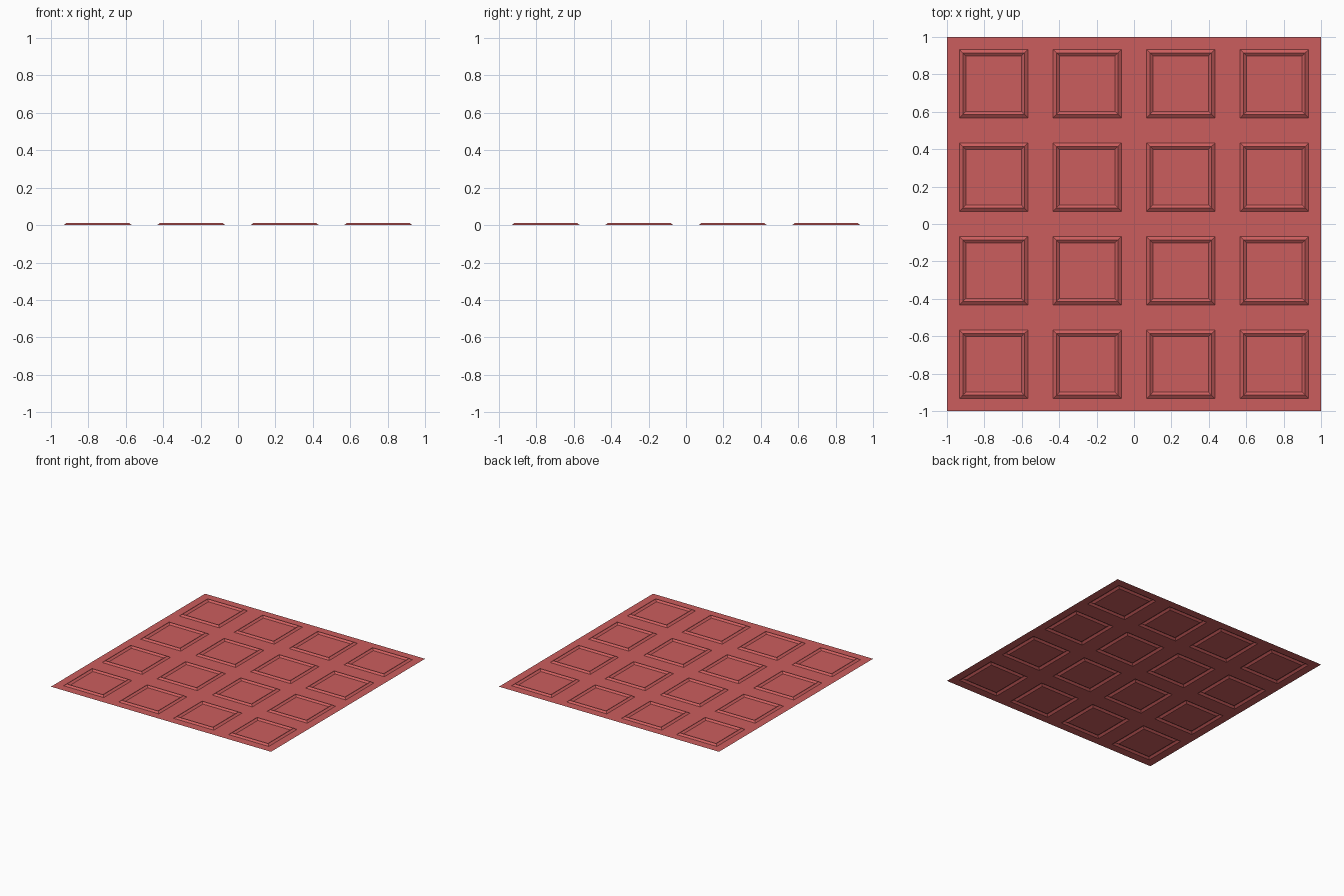
import bpy, bmesh

if "Cube" in bpy.data.objects:
    bpy.data.objects.remove(bpy.data.objects["Cube"])

# Ring profile of one raised square: (inset step from previous ring, height)
RINGS = [(0.095, 0.0), (0.025, 0.0125), (0.025, 0.0)]

# Flat sheet split in 4 x 4 cells, each cell embossed with a square ridge
bm = bmesh.new()
bmesh.ops.create_grid(bm, x_segments=4, y_segments=4, size=1.0)
cells = list(bm.faces)
for step, height in RINGS:
    bmesh.ops.inset_individual(bm, faces=cells, thickness=step, depth=0.0)
    for face in cells:
        for vert in face.verts:
            vert.co.z = height

mesh = bpy.data.meshes.new("embossed_panel")
bm.to_mesh(mesh)
bm.free()
panel = bpy.data.objects.new("embossed_panel", mesh)
bpy.context.collection.objects.link(panel)

# Red material
red = bpy.data.materials.new("red")
red.diffuse_color = (0.6, 0.11, 0.11, 1.0)
red.use_nodes = True
red.node_tree.nodes["Principled BSDF"].inputs["Base Color"].default_value = red.diffuse_color
mesh.materials.append(red)
